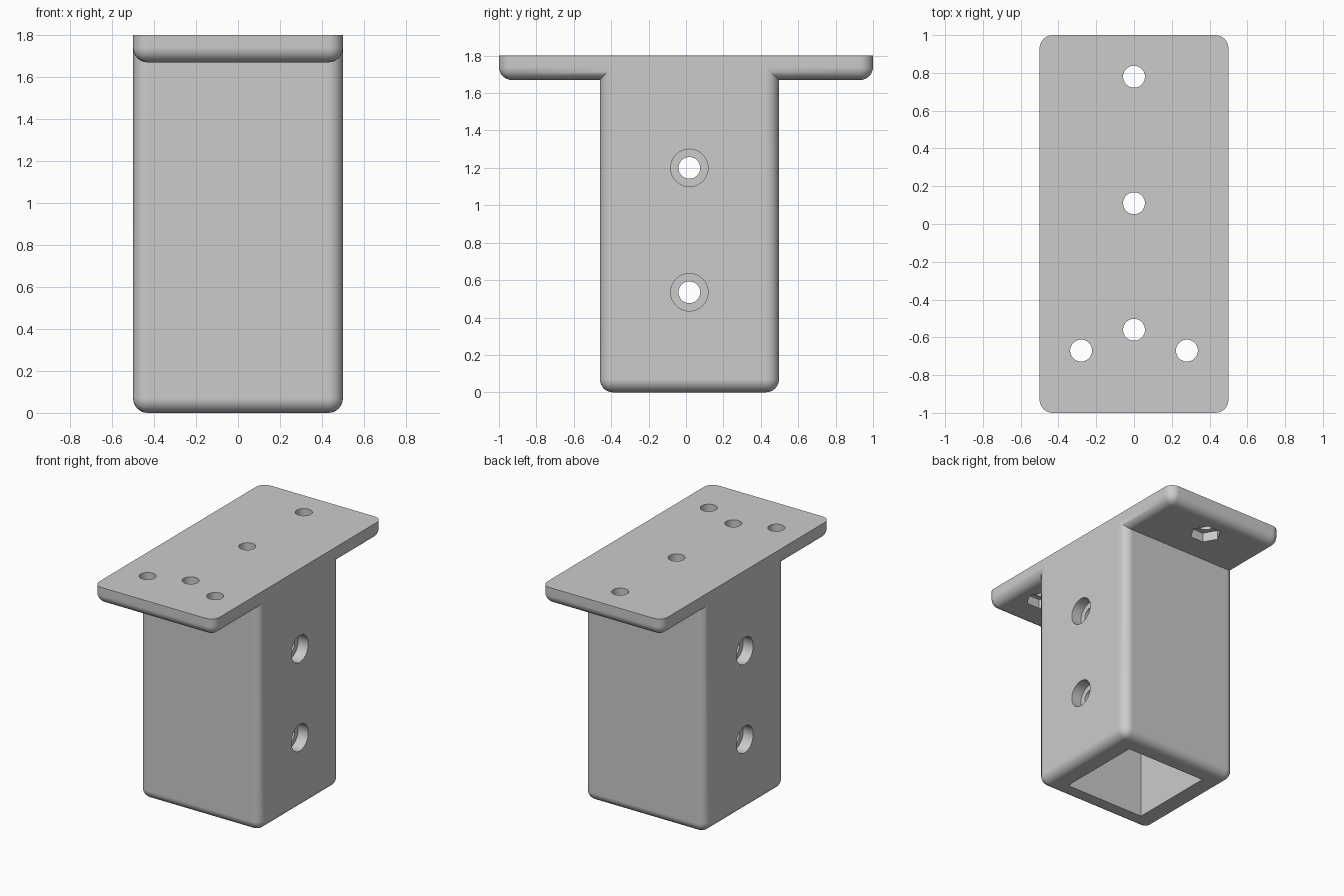
import bpy, bmesh, math
from mathutils import Matrix, Vector

cube = bpy.data.objects.get("Cube")
if cube:
    bpy.data.objects.remove(cube, do_unlink=True)

TOP, PLATE_Z = 1.8, 1.67
FILLET, WALL = 0.07, 0.167
HOLE_R, BORE_R, NUT_R = 0.058, 0.1, 0.11

grey = bpy.data.materials.new("plain_grey")
grey.use_nodes = True
colour = (0.6, 0.6, 0.6, 1)
grey.diffuse_color = colour
grey.node_tree.nodes["Principled BSDF"].inputs["Base Color"].default_value = colour


def finish(name, bm):
    mesh = bpy.data.meshes.new(name)
    bm.to_mesh(mesh)
    bm.free()
    mesh.materials.append(grey)
    obj = bpy.data.objects.new(name, mesh)
    bpy.context.collection.objects.link(obj)
    return obj


def block(name, lo, hi, fillet=0):
    """Box between two corners; every edge but the top rim can be rounded."""
    lo, hi = Vector(lo), Vector(hi)
    bm = bmesh.new()
    bmesh.ops.create_cube(bm, size=1)
    for v in bm.verts:
        v.co = (lo + hi) / 2 + v.co * (hi - lo)
    if fillet:
        edges = [e for e in bm.edges if min(v.co.z for v in e.verts) < hi.z - 0.01]
        bmesh.ops.bevel(bm, geom=edges, offset=fillet, segments=8,
                        profile=0.5, affect='EDGES')
    return finish(name, bm)


def prism(name, centre, radius, depth, sides=48, axis='Z'):
    turn = Matrix.Rotation(math.pi / 2, 4, 'Y') if axis == 'X' else Matrix.Rotation(math.pi / 2, 4, 'Z')
    bm = bmesh.new()
    bmesh.ops.create_cone(bm, cap_ends=True, segments=sides, radius1=radius,
                          radius2=radius, depth=depth,
                          matrix=Matrix.Translation(centre) @ turn)
    return finish(name, bm)


def combine(target, tool, operation):
    mod = target.modifiers.new(operation.title(), 'BOOLEAN')
    mod.operation, mod.solver, mod.object = operation, 'EXACT', tool
    bpy.context.view_layer.objects.active = target
    bpy.ops.object.modifier_apply(modifier=mod.name)
    bpy.data.objects.remove(tool, do_unlink=True)


# Rounded socket joined to the mounting plate
bracket = block("post_bracket", (-0.5, -0.46, 0), (0.5, 0.497, TOP), FILLET)
plate = block("mounting_plate", (-0.5, -1, PLATE_Z), (0.5, 1, TOP), FILLET)
combine(bracket, plate, 'UNION')

# Square socket for the post
half = 0.5 - WALL
combine(bracket, block("socket_cutter", (-half, 0.012 - half, -0.2),
                       (half, 0.012 + half, PLATE_Z)), 'DIFFERENCE')

# Plate screw holes with hexagonal nut pockets underneath
for x, y in [(0, 0.78), (0, 0.11), (0, -0.56), (-0.28, -0.67), (0.28, -0.67)]:
    combine(bracket, prism("screw_cutter", (x, y, TOP), HOLE_R, 0.4), 'DIFFERENCE')
    combine(bracket, prism("nut_cutter", (x, y, PLATE_Z), NUT_R, 0.14, sides=6), 'DIFFERENCE')

# Side bolt holes, counterbored on both outer faces
for z in (0.535, 1.2):
    centre = Vector((0, 0.018, z))
    combine(bracket, prism("bolt_cutter", centre, HOLE_R, 1.4, axis='X'), 'DIFFERENCE')
    for side in (-1, 1):
        combine(bracket, prism("bore_cutter", centre + Vector((side * 0.5, 0, 0)),
                               BORE_R, WALL, axis='X'), 'DIFFERENCE')

# Smooth fillets, crisp flats
for obj in bpy.context.selected_objects:
    obj.select_set(False)
bracket.select_set(True)
bpy.context.view_layer.objects.active = bracket
bpy.ops.object.shade_smooth_by_angle(angle=math.radians(30))
weighted = bracket.modifiers.new("Weighted normals", 'WEIGHTED_NORMAL')
weighted.keep_sharp = True
